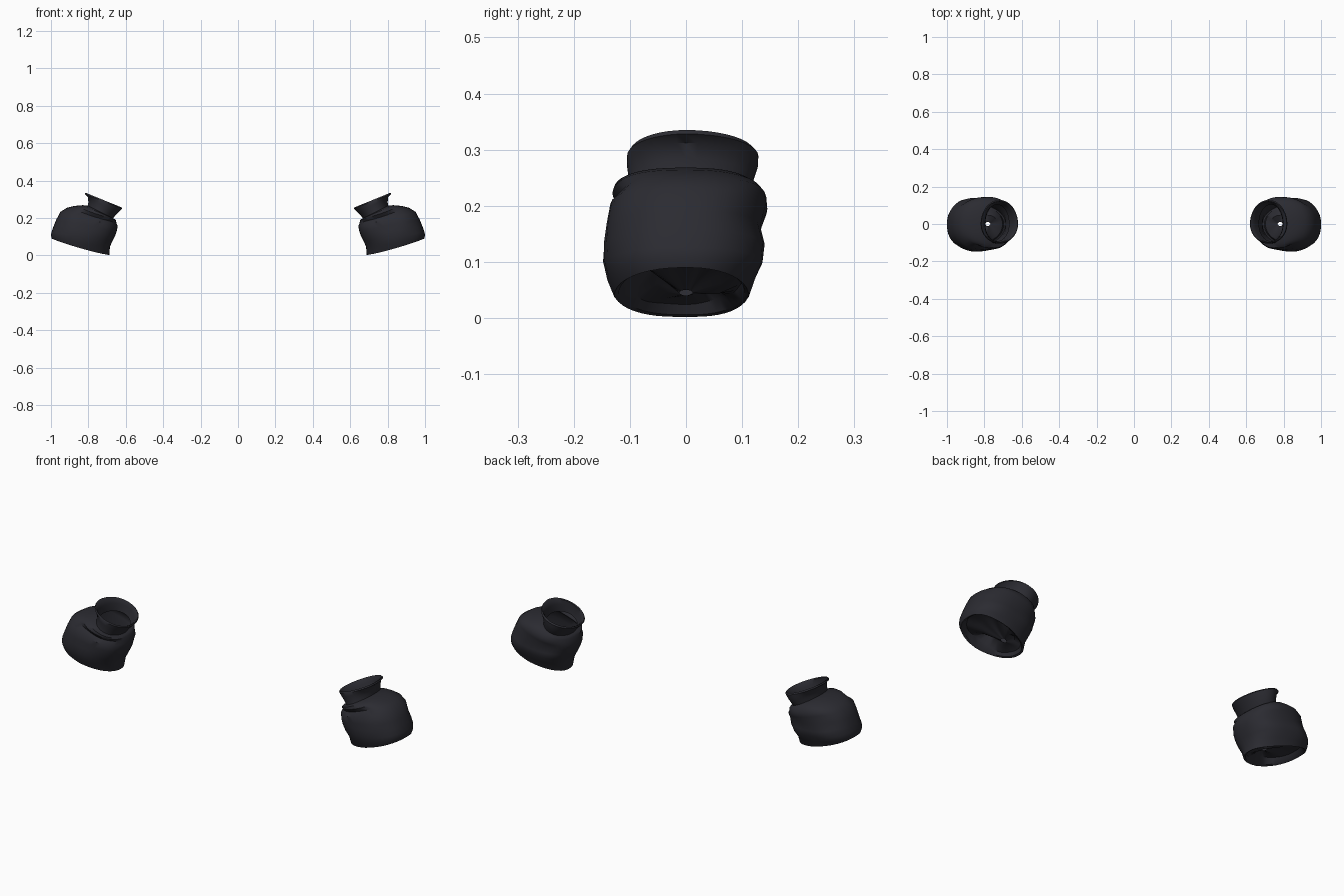
import bpy, bmesh, math

SEG = 40
# Cross-sections: inner-side (x, z), outer-side (x, z), front depth, back depth, crease
RINGS = [
    (.668, .205, .795, .266, .092, .104, 0),     # lining
    (.648, .235, .797, .305, .098, .115, 0),
    (.632, .252, .808, .330, .096, .118, 0),
    (.622, .256, .816, .335, .100, .122, 0),     # rim
    (.620, .250, .820, .328, .105, .129, 0),
    (.642, .228, .803, .312, .105, .128, 0),
    (.660, .208, .800, .285, .102, .120, 0),
    (.668, .198, .803, .266, .104, .114, 0),     # neck pinch
    (.660, .194, .830, .268, .127, .122, .005),  # overlapping fold
    (.652, .186, .875, .264, .130, .133, .01),
    (.650, .172, .915, .254, .118, .143, .015),
    (.643, .157, .950, .232, .138, .143, .015),
    (.648, .130, .972, .190, .143, .131, .02),
    (.657, .105, .986, .155, .145, .140, .02),
    (.672, .075, .997, .125, .145, .139, .02),
    (.685, .045, 1.00, .108, .139, .124, .01),
    (.688, .002, .996, .090, .128, .112, 0),     # hem
    (.697, .006, .985, .094, .120, .105, 0),
    (.703, .024, .970, .110, .108, .095, .05),   # tucked-in cloth
    (.728, .038, .900, .102, .070, .060, .14),
    (.768, .040, .794, .050, .012, .012, 0),     # small gap
]
HEM = 16

cloth = bpy.data.materials.new("dark_cloth")
cloth.diffuse_color = (.024, .024, .031, 1)


def power(v, e):
    return math.copysign(abs(v) ** e, v)


def make_cuff(name, side):
    """Loft the tilted rings into a baggy sleeve."""
    bm = bmesh.new()
    rows = []
    for r, (ax, az, bx, bz, front, back, crease) in enumerate(RINGS):
        row = []
        square = .84 if 8 <= r <= HEM + 2 else 1
        for i in range(SEG):
            t = 2 * math.pi * i / SEG
            c, s = power(math.cos(t), square), power(math.sin(t), square)
            # slanted creases fade out at the two profile edges
            w = 1 + crease * math.sin(5 * t + r * 1.1) * math.sin(t) ** 2
            x = (ax + bx) / 2 + c * (bx - ax) / 2 * w
            z = (az + bz) / 2 + c * (bz - az) / 2 + crease * .2 * math.sin(3 * t + r) * s * s
            y = s * w * (back if s > 0 else front)
            # the hem narrows towards its lower end
            if r >= HEM - 1 and c < 0:
                y *= 1 + .22 * c * (1 if r >= HEM else .5)
            if HEM - 1 <= r <= HEM + 1:
                z -= .008 * s * s
            row.append(bm.verts.new((side * x, y, z)))
        rows.append(row)
    for a, b in zip(rows, rows[1:]):
        for i in range(SEG):
            j = (i + 1) % SEG
            bm.faces.new((a[i], a[j], b[j], b[i]))
    bmesh.ops.recalc_face_normals(bm, faces=bm.faces)
    mesh = bpy.data.meshes.new(name)
    bm.to_mesh(mesh)
    bm.free()
    mesh.materials.append(cloth)
    obj = bpy.data.objects.new(name, mesh)
    bpy.context.collection.objects.link(obj)
    bpy.ops.object.select_all(action='DESELECT')
    obj.select_set(True)
    bpy.context.view_layer.objects.active = obj
    bpy.ops.object.shade_smooth_by_angle(angle=math.radians(40))


make_cuff("right_cuff", 1)
make_cuff("left_cuff", -1)
